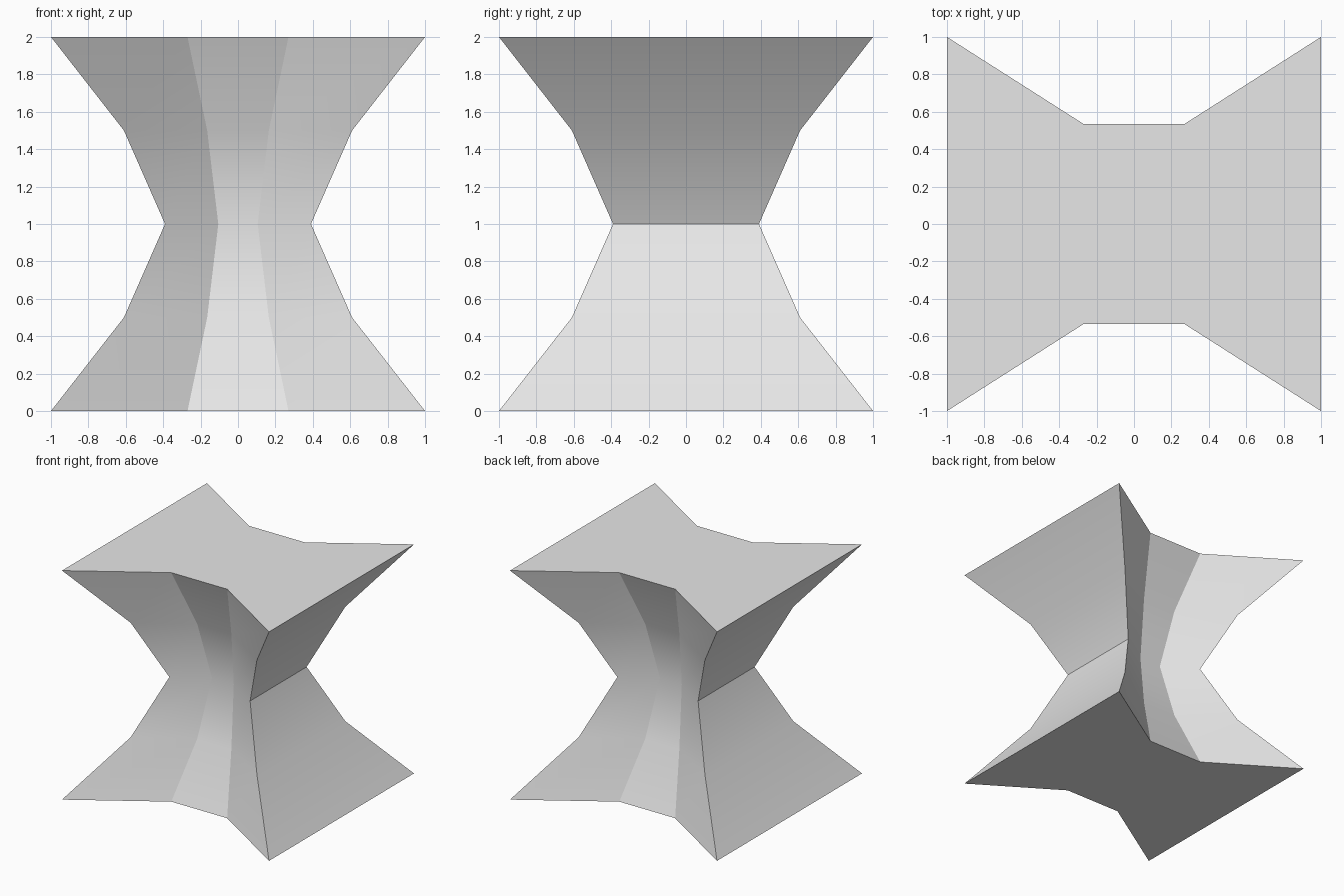
import bpy
import bmesh
import math

# Remove the default object
cube = bpy.data.objects.get("Cube")
if cube:
    bpy.data.objects.remove(cube, do_unlink=True)

# Single plain colour
grey = bpy.data.materials.new("light_grey")
grey.use_nodes = True
colour = (0.8, 0.8, 0.8, 1.0)
grey.diffuse_color = colour
grey.node_tree.nodes["Principled BSDF"].inputs["Base Color"].default_value = colour

# Pinched outline, scaled down towards the waist
outline = [(-1, -1), (-0.27, -0.535), (0.27, -0.535), (1, -1),
           (1, 1), (0.27, 0.535), (-0.27, 0.535), (-1, 1)]
levels = [(0, 1), (0.5, 0.61), (1, 0.39), (1.5, 0.61), (2, 1)]

bm = bmesh.new()
rings = [[bm.verts.new((x * s, y * s, z)) for x, y in outline] for z, s in levels]

# Side walls between neighbouring rings
count = len(outline)
for low, high in zip(rings, rings[1:]):
    for i in range(count):
        j = (i + 1) % count
        bm.faces.new((low[i], low[j], high[j], high[i]))

# Flat caps
bm.faces.new(list(reversed(rings[0])))
bm.faces.new(rings[-1])

mesh = bpy.data.meshes.new("pinched_block")
bm.to_mesh(mesh)
bm.free()
mesh.materials.append(grey)
block = bpy.data.objects.new("pinched_block", mesh)
bpy.context.collection.objects.link(block)

# Smooth shading with sharp folds kept
bpy.ops.object.select_all(action="DESELECT")
block.select_set(True)
bpy.context.view_layer.objects.active = block
bpy.ops.object.shade_smooth_by_angle(angle=math.radians(30))
